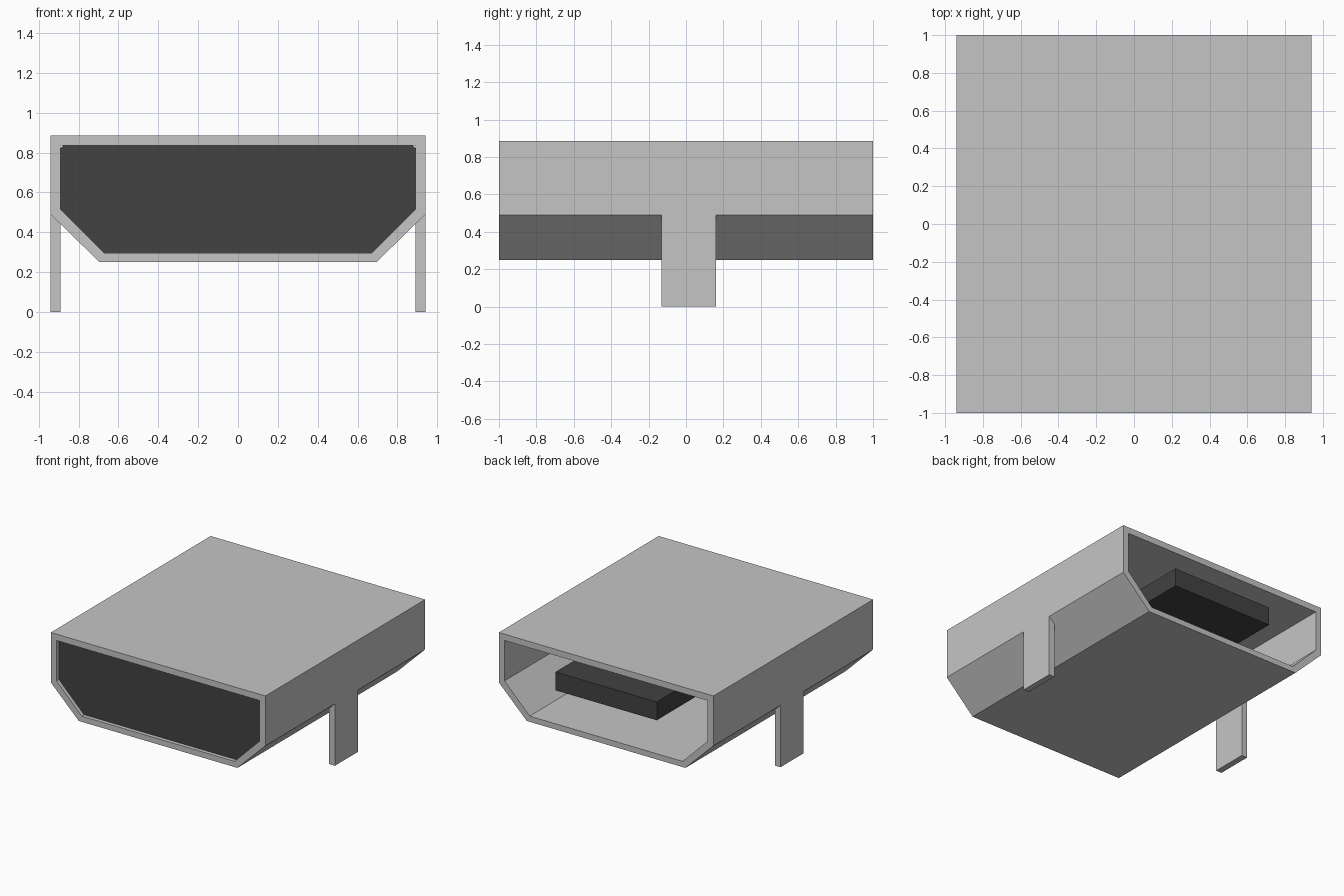
import bpy
import bmesh

cube = bpy.data.objects.get("Cube")
if cube:
    bpy.data.objects.remove(cube, do_unlink=True)


def material(name, value):
    mat = bpy.data.materials.new(name)
    mat.use_nodes = True
    color = (value, value, value, 1)
    mat.diffuse_color = color
    mat.node_tree.nodes["Principled BSDF"].inputs["Base Color"].default_value = color
    return mat


light_grey = material("light grey", 0.56)
dark_grey = material("dark grey", 0.054)


def prism(name, outline, y0, y1, mat, hole=None):
    """Extrude an x-z outline along y; an optional matching hole makes a tube."""
    bm = bmesh.new()

    def ring(points, y):
        return [bm.verts.new((x, y, z)) for x, z in points]

    def bridge(a, b):
        n = len(a)
        for i in range(n):
            j = (i + 1) % n
            bm.faces.new((a[i], a[j], b[j], b[i]))

    front, back = ring(outline, y0), ring(outline, y1)
    bridge(front, back)
    if hole:
        hole_front, hole_back = ring(hole, y0), ring(hole, y1)
        bridge(hole_front, hole_back)
        bridge(front, hole_front)
        bridge(back, hole_back)
    else:
        bm.faces.new(front)
        bm.faces.new(back)
    bmesh.ops.recalc_face_normals(bm, faces=bm.faces)
    mesh = bpy.data.meshes.new(name)
    bm.to_mesh(mesh)
    bm.free()
    mesh.materials.append(mat)
    obj = bpy.data.objects.new(name, mesh)
    bpy.context.collection.objects.link(obj)
    return obj


def mirrored(half):
    """Complete a right-hand half outline with its mirror image."""
    return half + [(-x, z) for x, z in reversed(half)]


# Hollow casing, open at the back, with sloping lower sides
outer = mirrored([(0.94, 0.885), (0.94, 0.49), (0.695, 0.25)])
inner = mirrored([(0.89, 0.835), (0.89, 0.515), (0.67, 0.295)])
prism("casing", outer, -1, 1, light_grey, hole=inner)

# Slightly recessed front panel with clipped top corners
panel = mirrored([(0.878, 0.835), (0.89, 0.823), (0.89, 0.515), (0.67, 0.295)])
prism("front_panel", panel, -0.97, -0.93, dark_grey)

# Long inner block running from the panel to the open back
block = mirrored([(0.444, 0.705), (0.444, 0.56)])
prism("inner_block", block, -0.93, 1, dark_grey)

# Flat side legs, cut on top to meet the sloping sides
for side, label in ((1, "left"), (-1, "right")):
    leg = [(0.94, 0), (0.94, 0.49), (0.89, 0.441), (0.89, 0)]
    prism(label + "_leg", [(side * x, z) for x, z in leg], -0.13, 0.16, light_grey)
